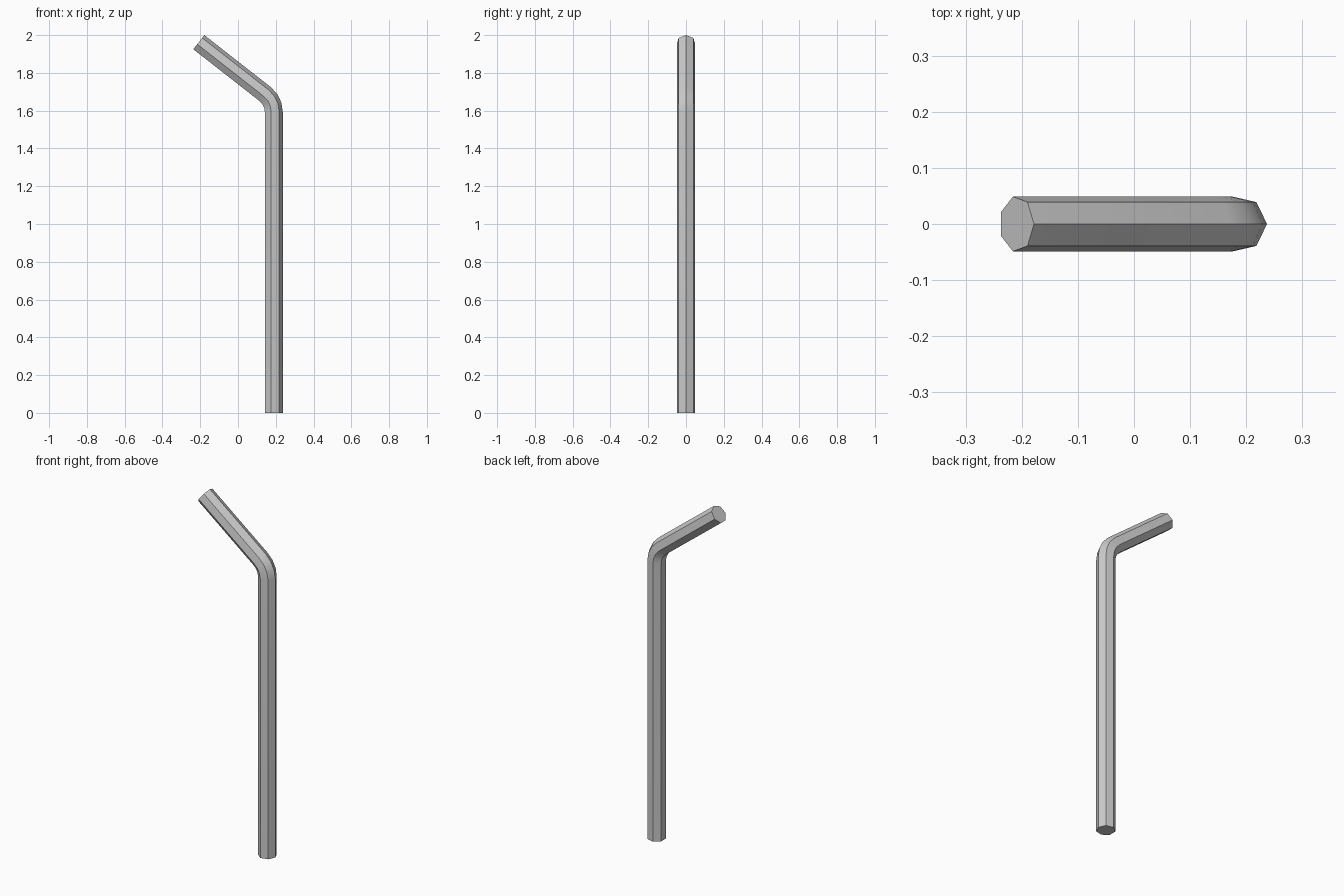
import bpy, bmesh
from math import sin, cos, tan, pi, radians

if "Cube" in bpy.data.objects:
    bpy.data.objects.remove(bpy.data.objects["Cube"])

R, SIDES = 0.05, 7                    # tube radius and side count
BEND, BEND_R, STEPS = radians(52), 0.118, 3
STEM_X, CORNER_Z = 0.187, 1.651
END = (-0.209, 1.9606)

# Centre line stations: (x, z, tilt of the cross-section)
start_z = CORNER_Z - BEND_R * tan(BEND / 2)
path = [(STEM_X, 0.0, 0.0)]
for i in range(STEPS + 1):
    a = BEND * i / STEPS
    path.append((STEM_X - BEND_R * (1 - cos(a)), start_z + BEND_R * sin(a), a))
path.append((END[0], END[1], BEND))

# Sweep the heptagon along the bent path
bm = bmesh.new()
rings = []
for x, z, a in path:
    ring = []
    for k in range(SIDES):
        t = 2 * pi * k / SIDES
        u, y = R * cos(t), R * sin(t)
        ring.append(bm.verts.new((x + u * cos(a), y, z + u * sin(a))))
    rings.append(ring)
for lo, hi in zip(rings, rings[1:]):
    for k in range(SIDES):
        n = (k + 1) % SIDES
        bm.faces.new((lo[k], lo[n], hi[n], hi[k]))

# End caps
bm.faces.new(rings[0][::-1])
bm.faces.new(rings[-1])
bmesh.ops.recalc_face_normals(bm, faces=bm.faces)

mesh = bpy.data.meshes.new("bent_straw")
bm.to_mesh(mesh)
bm.free()
straw = bpy.data.objects.new("bent_straw", mesh)
bpy.context.collection.objects.link(straw)

# Smooth along the bend, crisp along the seven long edges
bpy.context.view_layer.objects.active = straw
straw.select_set(True)
bpy.ops.object.shade_smooth_by_angle(angle=radians(30))
